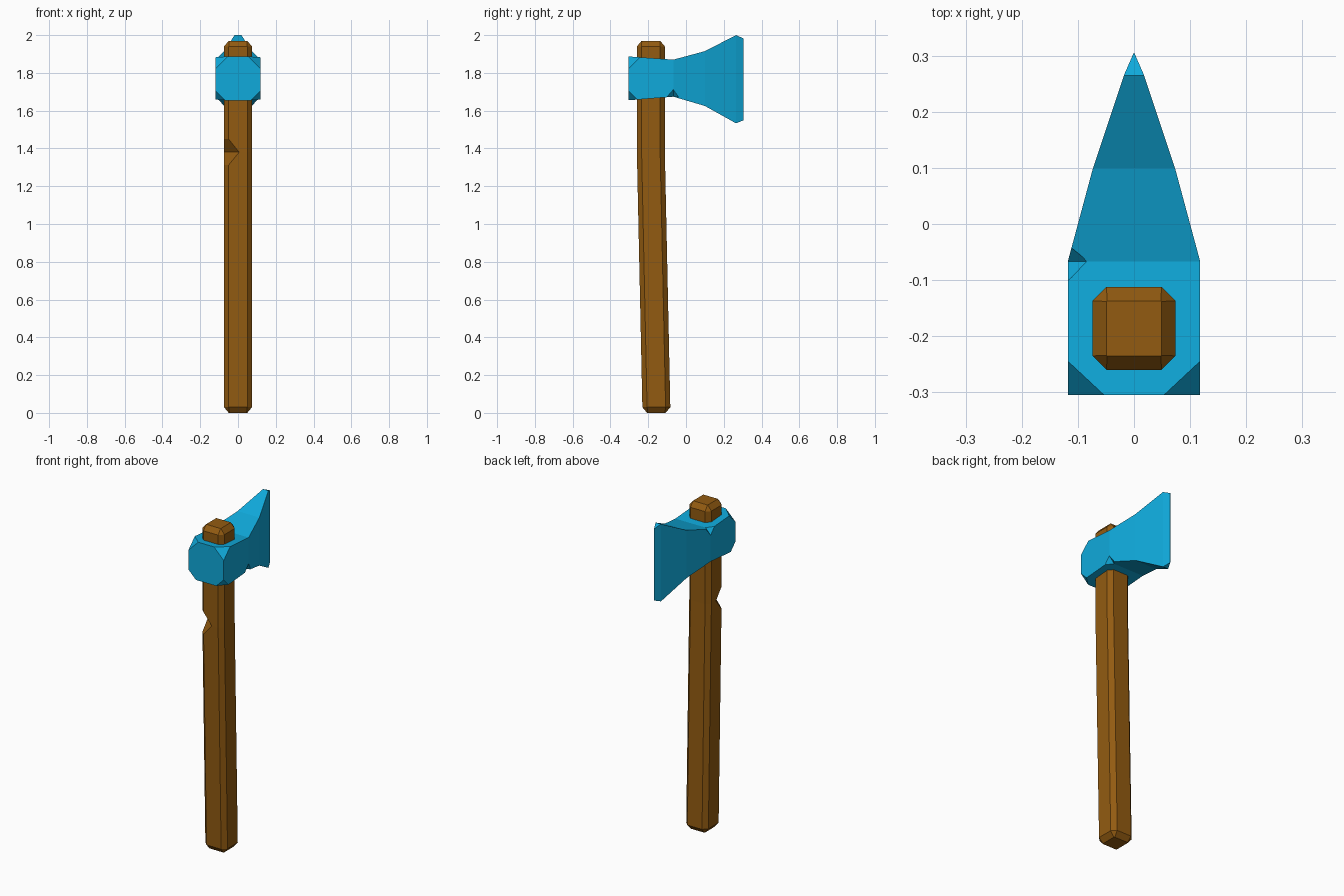
import bpy, bmesh
from mathutils import Vector

if "Cube" in bpy.data.objects:
    bpy.data.objects.remove(bpy.data.objects["Cube"])


def make_material(name, rgb):
    mat = bpy.data.materials.new(name)
    mat.use_nodes = True
    mat.diffuse_color = (*rgb, 1)
    mat.node_tree.nodes["Principled BSDF"].inputs["Base Color"].default_value = (*rgb, 1)
    return mat


blue = make_material("blue metal", (0.005, 0.40, 0.71))
brown = make_material("brown wood", (0.29, 0.105, 0.0055))


def make_object(name, bm, mat):
    bmesh.ops.recalc_face_normals(bm, faces=bm.faces)
    mesh = bpy.data.meshes.new(name)
    bm.to_mesh(mesh)
    bm.free()
    mesh.materials.append(mat)
    obj = bpy.data.objects.new(name, mesh)
    bpy.context.collection.objects.link(obj)
    return obj


def loft(rings):
    """Skin a list of equal-length point rings and cap both ends."""
    bm = bmesh.new()
    loops = [[bm.verts.new(p) for p in ring] for ring in rings]
    n = len(loops[0])
    for a, b in zip(loops, loops[1:]):
        for i in range(n):
            j = (i + 1) % n
            bm.faces.new((a[i], a[j], b[j], b[i]))
    bm.faces.new(loops[0])
    bm.faces.new(loops[-1])
    return bm


def chip(obj, centre, radii):
    """Knock a V-shaped nick out of an edge with an octahedral cutter."""
    bm = bmesh.new()
    for axis in range(3):
        for sign in (-1, 1):
            p = Vector(centre)
            p[axis] += sign * radii[axis]
            bm.verts.new(p)
    bmesh.ops.convex_hull(bm, input=bm.verts)
    cutter = make_object("chip_cutter", bm, obj.data.materials[0])
    cutter.hide_render = True
    mod = obj.modifiers.new("chip", "BOOLEAN")
    mod.operation = "DIFFERENCE"
    mod.solver = "EXACT"
    mod.object = cutter
    graph = bpy.context.evaluated_depsgraph_get()
    result = bpy.data.meshes.new_from_object(obj.evaluated_get(graph))
    obj.modifiers.clear()
    obj.data = result
    bpy.data.objects.remove(cutter)


# Handle: chamfered square section, bent near the top, bevelled ends
def handle_ring(y, z, half, flat):
    corners = [(half, -flat), (half, flat), (flat, half), (-flat, half),
               (-half, flat), (-half, -flat), (-flat, -half), (flat, -half)]
    return [(cx, y + cy, z) for cx, cy in corners]


HALF, FLAT = 0.074, 0.049
handle = make_object("handle", loft([
    handle_ring(-0.157, 0.0, FLAT, FLAT - 0.004),
    handle_ring(-0.157, 0.03, HALF, FLAT),
    handle_ring(-0.186, 1.38, HALF, FLAT),
    handle_ring(-0.186, 1.94, HALF, FLAT),
    handle_ring(-0.186, 1.97, FLAT, FLAT - 0.001),
]), brown)
chip(handle, (-HALF, -0.186 - HALF, 1.38), (0.08, 0.08, 0.1))

# Axe head: sections (y, half width, bottom, top) from poll to blade
sections = [
    (-0.305, 0.118, 1.655, 1.887),
    (-0.067, 0.118, 1.674, 1.87),
    (0.1, 0.073, 1.625, 1.915),
    (0.265, 0.018, 1.533, 2.0),
    (0.305, 0.0005, 1.549, 1.982),
]
bm = loft([[(-w, y, lo), (w, y, lo), (w, y, hi), (-w, y, hi)]
           for y, w, lo, hi in sections])

# Cut off the four corners of the poll
y, w, lo, hi = sections[0]
for side in (-1, 1):
    for z, up, depth in ((hi, 1, 0.065), (lo, -1, 0.05)):
        normal = Vector((side, -1, up))
        point = Vector((side * (w - depth), y, z))
        bmesh.ops.bisect_plane(bm, geom=bm.verts[:] + bm.edges[:] + bm.faces[:],
                               plane_co=point, plane_no=normal, clear_outer=True)
        bmesh.ops.holes_fill(bm, edges=[e for e in bm.edges if e.is_boundary])
head = make_object("axe_head", bm, blue)

# Battle nicks at the neck of the head
y, w, lo, hi = sections[1]
chip(head, (-w - 0.002, y, hi + 0.002), (0.037, 0.037, 0.042))
chip(head, (w + 0.002, y, lo - 0.002), (0.037, 0.037, 0.042))
